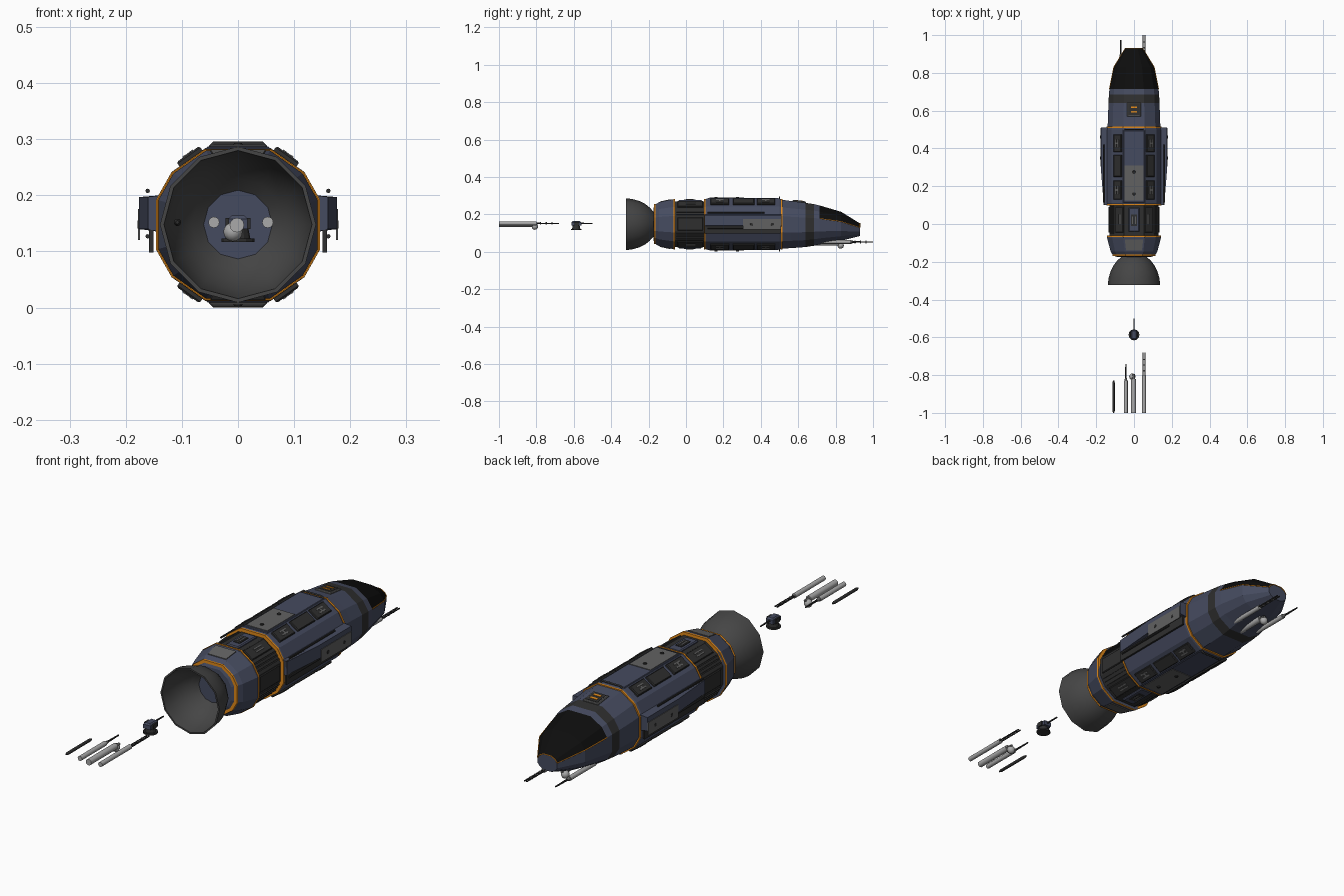
import bpy, bmesh
from math import sin, cos, pi, radians
from mathutils import Matrix, Vector

if "Cube" in bpy.data.objects:
    bpy.data.objects.remove(bpy.data.objects["Cube"])

ZC = 0.148  # height of the ship's axis


def mat(name, *rgb):
    m = bpy.data.materials.new(name)
    m.diffuse_color = (*rgb, 1)
    m.use_nodes = True
    m.node_tree.nodes["Principled BSDF"].inputs["Base Color"].default_value = m.diffuse_color
    return m


BLUE = mat("hull_blue", 0.06, 0.07, 0.115)
DARK = mat("dark_grey", 0.028, 0.028, 0.028)
BLACK = mat("window_black", 0.004, 0.004, 0.004)
ORANGE = mat("orange", 0.75, 0.25, 0.01)
GREY = mat("panel_grey", 0.12, 0.12, 0.12)
BELL = mat("bell_grey", 0.06, 0.06, 0.06)
LIGHT = mat("light_grey", 0.4, 0.4, 0.4)


def finish(name, bm, mats, smooth=0):
    bmesh.ops.recalc_face_normals(bm, faces=bm.faces)
    me = bpy.data.meshes.new(name)
    bm.to_mesh(me)
    bm.free()
    for m in mats:
        me.materials.append(m)
    ob = bpy.data.objects.new(name, me)
    bpy.context.collection.objects.link(ob)
    if smooth:
        bpy.context.view_layer.objects.active = ob
        ob.select_set(True)
        bpy.ops.object.shade_smooth_by_angle(angle=radians(smooth))
        ob.select_set(False)
    return ob


def loft(name, rings, mats, pick=None, smooth=0, caps=True):
    bm = bmesh.new()
    vs = [[bm.verts.new(p) for p in r] for r in rings]
    n = len(rings[0])
    for i in range(len(vs) - 1):
        for j in range(n):
            k = (j + 1) % n
            f = bm.faces.new((vs[i][j], vs[i][k], vs[i + 1][k], vs[i + 1][j]))
            if pick:
                f.material_index = pick(i, j)
    if caps:
        bm.faces.new(vs[0])
        bm.faces.new(vs[-1])
    return finish(name, bm, mats, smooth)


QUARTER = [(0.4, 1), (0.81, 0.69), (1, 0.33)]
PROFILE = QUARTER + [(x, -z) for x, z in QUARTER[::-1]]
PROFILE += [(-x, z) for x, z in PROFILE[::-1]]


def section(y, hw, lo, hi):
    return [(x * hw, y, (lo + hi) / 2 + z * (hi - lo) / 2) for x, z in PROFILE]


def sym(y, hw, hz):
    return section(y, hw, ZC - hz, ZC + hz)


def slab(name, angle, dist, y0, y1, w, h, m, off=0, bevel=0.0):
    """Box lying on a hull face whose normal is turned by angle (0 = up)."""
    bm = bmesh.new()
    bmesh.ops.create_cube(bm, size=1)
    bmesh.ops.scale(bm, vec=(w, y1 - y0, h), verts=bm.verts)
    if bevel:
        top = [e for e in bm.edges if all(v.co.z > 0 for v in e.verts)]
        bmesh.ops.bevel(bm, geom=top, offset=bevel, segments=1, affect='EDGES')
    bm.transform(Matrix.Translation((0, (y0 + y1) / 2, ZC)) @ Matrix.Rotation(radians(angle), 4, 'Y')
                 @ Matrix.Translation((off, 0, dist)))
    return finish(name, bm, [m])


def rod(name, x, z, y0, y1, r0, r1, m, n=12):
    rings = [[(x + r * cos(2 * pi * k / n), y, z + r * sin(2 * pi * k / n)) for k in range(n)]
             for y, r in ((y0, r0), (y1, r1))]
    return loft(name, rings, [m], smooth=40)


def bolt(angle, dist, y, off=0):
    bm = bmesh.new()
    bmesh.ops.create_cone(bm, cap_ends=True, segments=12, radius1=0.009, radius2=0.007, depth=0.006)
    bm.transform(Matrix.Translation((0, y, ZC)) @ Matrix.Rotation(radians(angle), 4, 'Y')
                 @ Matrix.Translation((off, 0, dist)))
    finish("panel_bolt", bm, [DARK])


def tube(name, pts, r, m, cyclic=False):
    cu = bpy.data.curves.new(name, 'CURVE')
    cu.dimensions = '3D'
    cu.bevel_depth, cu.bevel_resolution = r, 1
    sp = cu.splines.new('POLY')
    sp.points.add(len(pts) - 1)
    for p, c in zip(sp.points, pts):
        p.co = (*c, 1)
    sp.use_cyclic_u = cyclic
    cu.materials.append(m)
    bpy.context.collection.objects.link(bpy.data.objects.new(name, cu))


# Engine bell, open bowl with an inner wall
outer = [(-0.172, 0.065), (-0.195, 0.09), (-0.22, 0.109), (-0.25, 0.124), (-0.285, 0.134), (-0.322, 0.139)]
wall = outer + [(y, r - 0.007) for y, r in outer[::-1]]
loft("engine_bell", [[(r * sin(pi * k / 6), y, ZC + r * cos(pi * k / 6)) for k in range(12)]
                     for y, r in wall], [BELL], smooth=40)

# Hull sections
loft("stern_hull", [sym(-0.175, 0.09, 0.085), sym(-0.165, 0.112, 0.105), sym(-0.145, 0.124, 0.117),
                    sym(-0.075, 0.142, 0.132), sym(-0.06, 0.142, 0.132)], [BLUE])
loft("engine_section", [sym(-0.062, 0.131, 0.121), sym(0.105, 0.131, 0.121)], [DARK])
loft("main_hull", [sym(0.1, 0.142, 0.131), sym(0.11, 0.146, 0.136), sym(0.5, 0.146, 0.136),
                   sym(0.512, 0.142, 0.132)], [BLUE])
nose = [section(*s) for s in ((0.505, 0.14, 0.017, 0.28), (0.56, 0.138, 0.02, 0.272), (0.64, 0.135, 0.026, 0.262),
                              (0.685, 0.133, 0.033, 0.255), (0.715, 0.13, 0.04, 0.248),
                              (0.83, 0.107, 0.06, 0.214), (0.93, 0.046, 0.085, 0.152))]
loft("nose_hull", nose, [BLUE, BLACK, DARK],
     lambda i, j: 1 if i >= 4 and j in (9, 10, 11, 0, 1) else 2 if i == 2 else 0)
tube("window_trim", [nose[i][9] for i in (4, 5, 6)] + [nose[6][10], nose[6][11], nose[6][0], nose[6][1]]
     + [nose[i][2] for i in (6, 5, 4)], 0.0022, ORANGE)

# Orange trim rings
for y, hw, hz in ((-0.166, 0.114, 0.107), (-0.064, 0.144, 0.134), (0.101, 0.146, 0.135), (0.512, 0.145, 0.135)):
    loft("trim_ring", [sym(y - 0.004, hw, hz), sym(y + 0.004, hw, hz)], [ORANGE])

# Panels repeated on the top and bottom of the hull
for base in (0, 180):
    slab("deck_panel", base, 0.136, 0.115, 0.495, 0.112, 0.006, BLUE, bevel=0.002)
    slab("service_plate", base, 0.139, 0.125, 0.31, 0.1, 0.005, GREY)
    for y in (0.16, 0.275):
        bolt(base, 0.142, y)
    slab("engine_hatch", base, 0.123, -0.04, 0.085, 0.058, 0.012, BLUE, bevel=0.004)
    slab("engine_vent", base, 0.13, -0.01, 0.05, 0.03, 0.004, DARK)
    for o in (-0.007, 0.007):
        slab("vent_bar", base, 0.132, 0.0, 0.04, 0.005, 0.004, GREY, off=o)
    # Rail in front of the deck
    s = 1 if base == 0 else -1
    tube("hand_rail", [(x, 0.5, ZC + s * z) for x, z in ((-0.048, 0.13), (-0.048, 0.139), (-0.043, 0.144),
                       (0.043, 0.144), (0.048, 0.139), (0.048, 0.13))], 0.004, DARK)
    for side in (1, -1):
        a = base + 35.4 * side
        # Slope equipment boxes on the main hull
        for y0, y1, detail in ((0.38, 0.475, True), (0.25, 0.365, False), (0.13, 0.23, True)):
            slab("slope_box", a, 0.147, y0, y1, 0.05, 0.014, DARK, bevel=0.003)
            if detail:
                ym = (y0 + y1) / 2
                for o in (-0.008, 0.008):
                    slab("box_bar", a, 0.154, ym - 0.02, ym + 0.02, 0.006, 0.004, GREY, off=o)
                slab("box_crossbar", a, 0.154, ym - 0.004, ym + 0.004, 0.012, 0.003, GREY)
        # Engine section side covers
        slab("engine_cover", a, 0.13, -0.045, 0.09, 0.052, 0.012, DARK, bevel=0.003)
        for o in (-0.007, 0.007):
            slab("cover_bar", a, 0.137, 0.0, 0.05, 0.005, 0.004, GREY, off=o)
        for o in (-0.016, 0, 0.016):
            slab("engine_rib", base + 60.3 * side, 0.134, -0.05, 0.095, 0.006, 0.008, DARK, off=o)

# Light panel on the sloped stern, over the four broad faces
bm = bmesh.new()
for s in (1, -1):
    q = [(x, y, ZC + s * z) for x, y, z in ((-0.042, -0.14, 0.121), (0.042, -0.14, 0.121),
                                            (0.049, -0.082, 0.134), (-0.049, -0.082, 0.134))]
    top = [bm.verts.new(p) for p in q]
    low = [bm.verts.new((x, y, z - s * 0.008)) for x, y, z in q]
    bm.faces.new(top)
    bm.faces.new(low)
    for k in range(4):
        bm.faces.new((top[k], top[k - 1], low[k - 1], low[k]))
finish("stern_plate", bm, [GREY])

# Side pods, plates and bolts
for s in (1, -1):
    a = 90 * s
    slab("pod_backplate", a, 0.155, 0.1, 0.505, 0.1, 0.008, DARK)
    pod = [[(s * x, y, z) for x, z in ((0.14, 0.135), (xo, 0.14), (xo, 0.197), (0.14, 0.2))]
           for y, xo in ((0.1, 0.16), (0.3, 0.176), (0.51, 0.176))]
    loft("side_pod", pod, [BLUE])
    slab("pod_plate", a, 0.1765, 0.305, 0.508, 0.055, 0.004, GREY, off=-0.02 * 0)
    for y in (0.35, 0.46):
        bolt(a, 0.1765, y)
    for z in (0.208, 0.127):
        rod("pod_rail", s * 0.161, z, 0.115, 0.42, 0.004, 0.004, DARK, 8)
    slab("engine_side_panel", a, 0.131, -0.045, 0.09, 0.07, 0.01, DARK, bevel=0.003)

# Roof hatch on the nose, tilted with the roof
hatch = [slab("roof_hatch", 0, 0, -0.036, 0.036, 0.072, 0.012, GREY, bevel=0.003),
         slab("hatch_inset", 0, 0.005, -0.029, 0.029, 0.056, 0.005, DARK)]
hatch += [slab("hatch_stripe", 0, 0.008, y - 0.005, y + 0.005, 0.034, 0.003, ORANGE) for y in (-0.012, 0.012)]
tilt = Matrix.Translation((0, 0.605, 0.267)) @ Matrix.Rotation(radians(-7), 4, 'X') @ Matrix.Translation((0, 0, -ZC))
for ob in hatch:
    ob.data.transform(tilt)


# Gun parts: one set lies loose behind the ship, one is mounted below the nose
def twin_gun(x, y, z):
    rod("twin_gun_body", x, z, y, y + 0.2, 0.01, 0.01, LIGHT)
    for o in (-0.005, 0.005):
        rod("twin_gun_barrel", x + o, z, y + 0.19, y + 0.32, 0.003, 0.003, DARK, 8)
    for d in (0.22, 0.25, 0.28):
        rod("twin_gun_clamp", x, z, y + d, y + d + 0.006, 0.007, 0.007, GREY, 8)


def single_gun(x, y, z):
    rod("gun_body", x, z, y, y + 0.17, 0.01, 0.01, LIGHT)
    rod("gun_collar", x, z, y + 0.17, y + 0.185, 0.008, 0.005, GREY)
    rod("gun_barrel", x, z, y + 0.18, y + 0.26, 0.0045, 0.003, DARK, 8)


def sensor(x, y, z):
    rod("sensor_body", x, z, y, y + 0.18, 0.013, 0.013, LIGHT)
    rod("sensor_tip", x, z, y + 0.18, y + 0.205, 0.007, 0.006, GREY)
    bm = bmesh.new()
    bmesh.ops.create_uvsphere(bm, u_segments=12, v_segments=8, radius=0.017)
    bmesh.ops.translate(bm, vec=(x - 0.007, y + 0.192, z - 0.012), verts=bm.verts)
    finish("sensor_ball", bm, [LIGHT], 40)


twin_gun(0.053, -1, 0.152)
twin_gun(0.053, 0.68, 0.053)
single_gun(-0.043, -1, 0.152)
single_gun(-0.07, 0.715, 0.053)
sensor(-0.002, -1, 0.147)
sensor(-0.005, 0.635, 0.046)

# Loose dark capsule
loft("capsule", [[(-0.108 + r * cos(pi * k / 5), y, 0.152 + r * sin(pi * k / 5)) for k in range(10)]
                 for y, r in ((-1, 0.003), (-0.99, 0.0065), (-0.84, 0.0065), (-0.828, 0.003))], [DARK], smooth=50)

# Loose turret
bm = bmesh.new()
for r1, r2, d, z in ((0.029, 0.029, 0.007, 0.12), (0.022, 0.018, 0.02, 0.133)):
    bmesh.ops.create_cone(bm, cap_ends=True, segments=12, radius1=r1, radius2=r2, depth=d,
                          matrix=Matrix.Translation((0, -0.587, z)))
finish("turret_base", bm, [DARK])
slab("turret_head", 0, 0.004, -0.612, -0.56, 0.034, 0.024, BLUE, bevel=0.006)
for s in (-0.019, 0.019):
    slab("turret_cheek", 0, 0.002, -0.6, -0.572, 0.006, 0.02, DARK, off=s)
rod("turret_barrel", 0, 0.152, -0.565, -0.5, 0.004, 0.003, DARK, 8)
